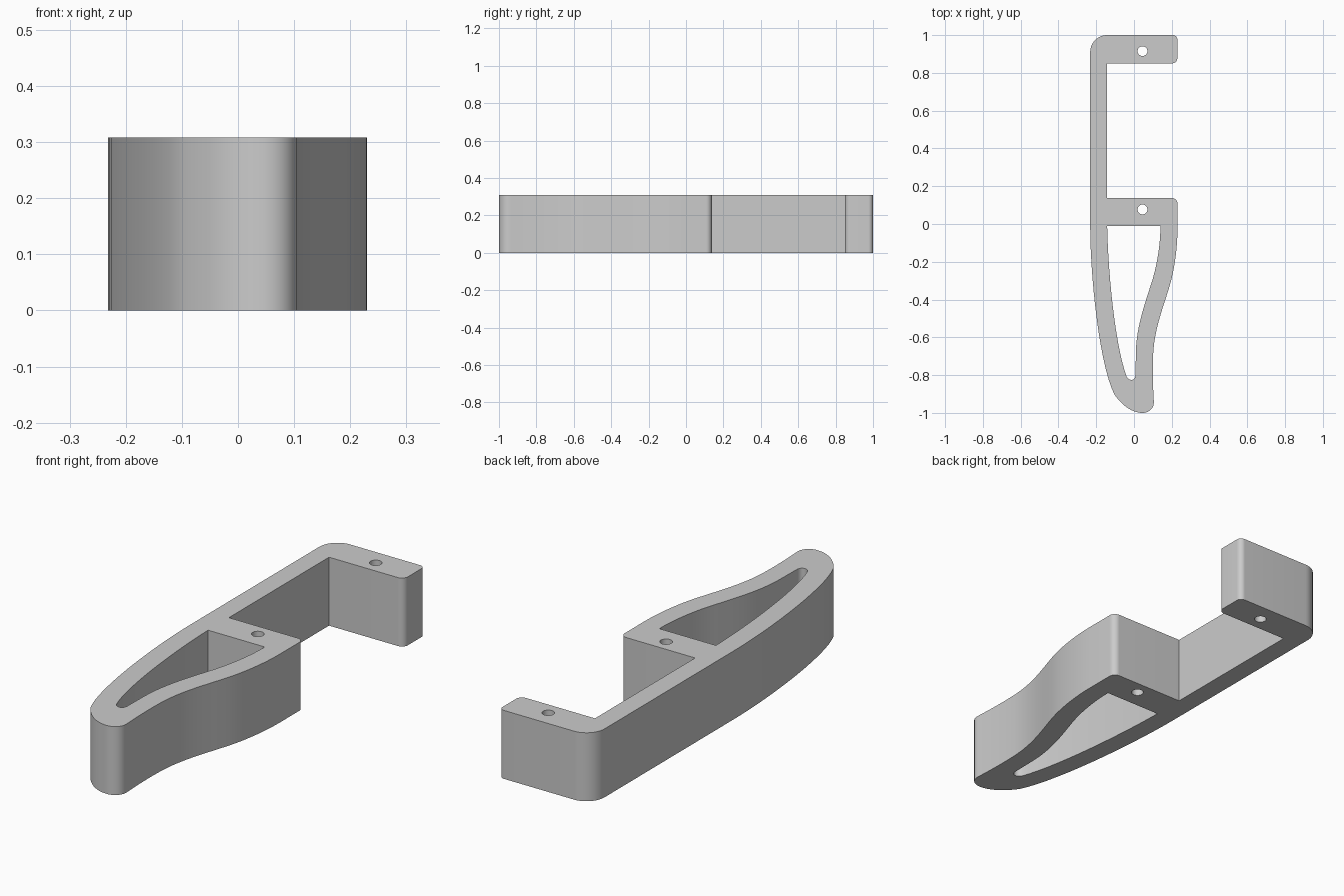
import bpy, bmesh, math
from mathutils import Vector
from mathutils.geometry import interpolate_bezier

if "Cube" in bpy.data.objects:
    bpy.data.objects.remove(bpy.data.objects["Cube"])

HEIGHT = 0.308


def path(start, pieces, steps=14):
    """Outline from pieces: (x, y) is a line, six numbers are a bezier."""
    pts = [Vector((*start, 0))]
    for p in pieces:
        if len(p) == 2:
            pts.append(Vector((*p, 0)))
        else:
            a, b, c = (Vector((p[i], p[i + 1], 0)) for i in (0, 2, 4))
            pts += interpolate_bezier(pts[-1], a, b, c, steps + 1)[1:]
    if (pts[0] - pts[-1]).length < 1e-5:
        pts.pop()
    return pts


def circle(x, y, r, n=32):
    return [Vector((x + r * math.cos(i * math.tau / n),
                    y + r * math.sin(i * math.tau / n), 0)) for i in range(n)]


def fillet(corner, before, after):
    """Bezier piece rounding a corner between two tangent points."""
    k = 0.552
    lerp = lambda p: [p[i] + (corner[i] - p[i]) * k for i in (0, 1)]
    return (*lerp(before), *lerp(after), *after)


# Outer outline, clockwise from the left side
outer = path((-0.232, 0), [
    (-0.232, 0.91),
    fillet((-0.232, 1), (-0.232, 0.91), (-0.142, 1)),
    (0.205, 1),
    fillet((0.23, 1), (0.205, 1), (0.23, 0.975)),
    (0.23, 0.88),
    fillet((0.23, 0.85), (0.23, 0.88), (0.20, 0.85)),
    (-0.142, 0.85),
    (-0.142, 0.138),
    (0.20, 0.138),
    fillet((0.23, 0.138), (0.20, 0.138), (0.23, 0.108)),
    (0.23, -0.03),
    (0.23, -0.14, 0.21, -0.26, 0.185, -0.34),
    (0.155, -0.44, 0.11, -0.55, 0.102, -0.68),
    (0.098, -0.76, 0.10, -0.86, 0.105, -0.94),
    (0.107, -0.975, 0.08, -1.0, 0.045, -1.0),
    (-0.01, -1.0, -0.065, -0.96, -0.105, -0.90),
    (-0.18, -0.75, -0.232, -0.3, -0.232, 0),
])

# Teardrop opening in the hook
opening = path((-0.142, -0.01), [
    (0.14, -0.01),
    (0.14, -0.12, 0.118, -0.24, 0.085, -0.335),
    (0.055, -0.43, 0.012, -0.55, 0.01, -0.68),
    (0.008, -0.80),
    (0.006, -0.832, -0.025, -0.832, -0.038, -0.81),
    (-0.10, -0.65, -0.138, -0.25, -0.142, -0.01),
])

# Filled, extruded profile with two screw holes
curve = bpy.data.curves.new("bracket_hook", 'CURVE')
curve.dimensions = '2D'
curve.fill_mode = 'BOTH'
curve.extrude = HEIGHT / 2
for loop in (outer, opening, circle(0.045, 0.915, 0.026), circle(0.045, 0.077, 0.026)):
    s = curve.splines.new('POLY')
    s.points.add(len(loop) - 1)
    for pt, co in zip(s.points, loop):
        pt.co = (co.x, co.y, 0, 1)
    s.use_cyclic_u = True
hook = bpy.data.objects.new("bracket_hook", curve)
bpy.context.collection.objects.link(hook)
hook.location.z = HEIGHT / 2
bpy.context.view_layer.objects.active = hook
hook.select_set(True)
bpy.ops.object.convert(target='MESH')
hook = bpy.context.object

# Weld caps to walls and shade
bm = bmesh.new()
bm.from_mesh(hook.data)
bmesh.ops.remove_doubles(bm, verts=bm.verts, dist=1e-5)
bmesh.ops.recalc_face_normals(bm, faces=bm.faces)
bm.to_mesh(hook.data)
bm.free()
bpy.ops.object.shade_smooth_by_angle(angle=math.radians(30))
